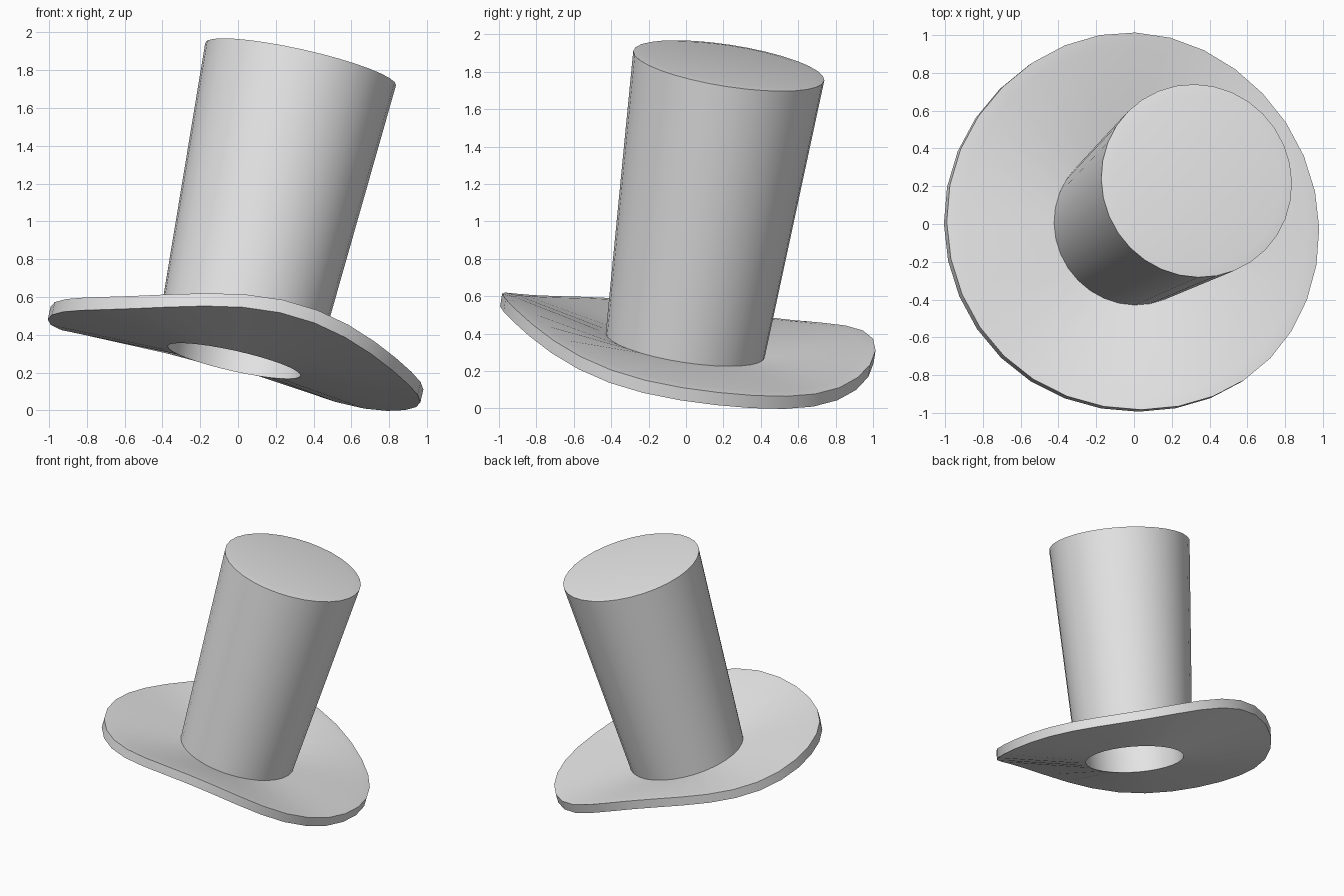
import bpy
import math
from mathutils import Vector

cube = bpy.data.objects.get("Cube")
if cube:
    bpy.data.objects.remove(cube, do_unlink=True)

GREY = (0.8, 0.8, 0.8, 1.0)
felt = bpy.data.materials.new("light grey felt")
felt.use_nodes = True
felt.diffuse_color = GREY
felt.node_tree.nodes["Principled BSDF"].inputs["Base Color"].default_value = GREY

# Tilted frame shared by brim and crown
SEGMENTS = 32
BASE = Vector((-0.012, -0.01, 0.30))
AXIS = Vector((0.345, 0.24, 1.54))
HEIGHT = AXIS.length
TILT = Vector((0, 0, 1)).rotation_difference(AXIS)
INNER, OUTER, RIM, WALL = 0.36, 0.43, 1.01, 0.04


def curl(radius, angle):
    """Lift of the brim, growing from the crown to the rim."""
    across = math.cos(angle) * -0.25 + math.sin(angle) * 0.97
    reach = max(0.0, (radius - OUTER) / (RIM - OUTER))
    return 0.155 * across ** 4 * reach


def lathe(name, profile, lift=None, capped=False):
    """Spin (radius, height) points about the tilted axis."""
    verts, faces = [], []
    for radius, height in profile:
        for i in range(SEGMENTS):
            a = 2 * math.pi * i / SEGMENTS
            z = height + (lift(radius, a) if lift else 0)
            p = Vector((radius * math.cos(a), radius * math.sin(a), z))
            verts.append(BASE + TILT @ p)
    for k in range(len(profile) - 1):
        for i in range(SEGMENTS):
            j = (i + 1) % SEGMENTS
            a, b = k * SEGMENTS, (k + 1) * SEGMENTS
            faces.append((a + i, a + j, b + j, b + i))
    if capped:
        last = (len(profile) - 1) * SEGMENTS
        faces.append(tuple(range(last, last + SEGMENTS)))
    mesh = bpy.data.meshes.new(name)
    mesh.from_pydata(verts, [], faces)
    mesh.materials.append(felt)
    obj = bpy.data.objects.new(name, mesh)
    bpy.context.collection.objects.link(obj)
    bpy.ops.object.select_all(action='DESELECT')
    obj.select_set(True)
    bpy.context.view_layer.objects.active = obj
    bpy.ops.object.shade_smooth_by_angle(angle=math.radians(30))
    return obj


# Curled brim: underside, rim edge, softened upper edge, top
lathe("brim", [(INNER, -WALL), (RIM, -WALL), (RIM, 0.03),
               (0.94, WALL), (OUTER, WALL)], lift=curl)

# Flaring crown with a slightly bevelled flat top
lathe("crown", [(OUTER, WALL), (0.517, HEIGHT - 0.008), (0.46, HEIGHT)], capped=True)

# Hollow inside of the crown, wound so its faces point inward
lining = lathe("crown_lining", [(INNER, -WALL), (0.44, HEIGHT - 0.08)], capped=True)
lining.data.flip_normals()
